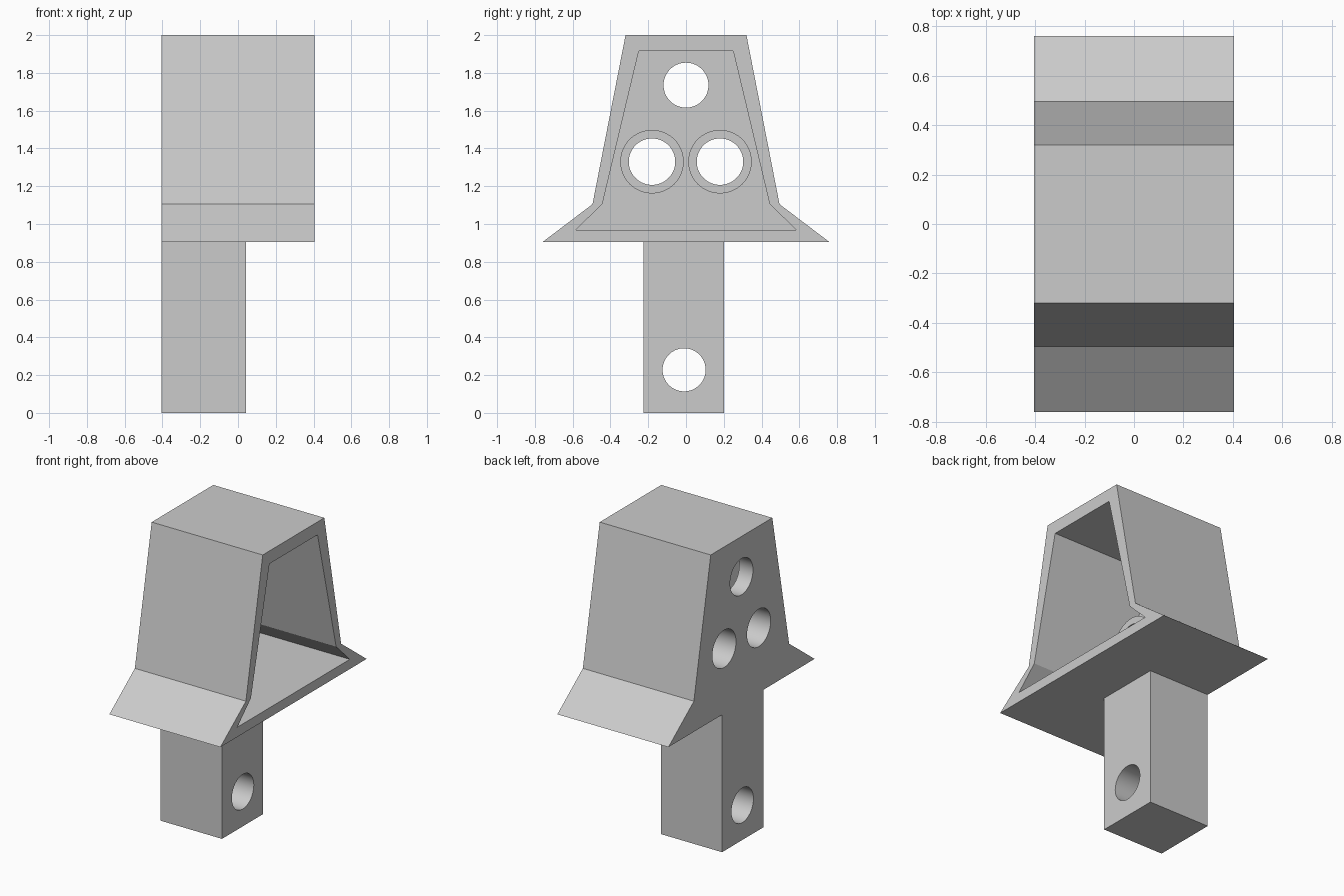
import bpy
import math

cube = bpy.data.objects.get("Cube")
if cube:
    bpy.data.objects.remove(cube, do_unlink=True)

grey = bpy.data.materials.new("plain grey")
grey.use_nodes = True
colour = (0.6, 0.6, 0.6, 1)
grey.diffuse_color = colour
grey.node_tree.nodes["Principled BSDF"].inputs["Base Color"].default_value = colour

HALF = 0.404          # half width of the housing
WALL = 0.1            # thickness of the closed side


def prism(name, outline, x0, x1):
    """Extrude a (y, z) outline, counter-clockwise seen from +x, along x."""
    n = len(outline)
    verts = [(x, y, z) for x in (x0, x1) for y, z in outline]
    faces = [tuple(reversed(range(n))), tuple(range(n, 2 * n))]
    faces += [(i, (i + 1) % n, n + (i + 1) % n, n + i) for i in range(n)]
    mesh = bpy.data.meshes.new(name)
    mesh.from_pydata(verts, [], faces)
    mesh.materials.append(grey)
    obj = bpy.data.objects.new(name, mesh)
    bpy.context.collection.objects.link(obj)
    return obj


def rod(name, y, z, radius, x0, x1):
    """Round bar along x."""
    steps = 64
    ring = [(y + radius * math.cos(math.tau * i / steps),
             z + radius * math.sin(math.tau * i / steps)) for i in range(steps)]
    return prism(name, ring, x0, x1)


def mirrored(half):
    """Complete a half outline, listed bottom to top, across y = 0."""
    return half + [(-y, z) for y, z in reversed(half)]


def combine(body, other, operation):
    mod = body.modifiers.new(other.name, "BOOLEAN")
    mod.operation = operation
    mod.solver = "EXACT"
    mod.object = other
    bpy.context.view_layer.objects.active = body
    bpy.ops.object.modifier_apply(modifier=mod.name)
    bpy.data.objects.remove(other, do_unlink=True)


# Flared housing, open on the +x side
body = prism("bracket_housing",
             mirrored([(0.76, 0.904), (0.495, 1.105), (0.32, 2.0)]), -HALF, HALF)
cavity = prism("cavity",
               mirrored([(0.585, 0.968), (0.443, 1.105), (0.25, 1.915)]),
               -HALF + WALL, HALF + 0.1)
combine(body, cavity, "DIFFERENCE")

# Mounting leg, flush with the closed side
leg = prism("leg", [(-0.226, 0), (0.202, 0), (0.202, 0.94), (-0.226, 0.94)], -HALF, 0.042)
combine(body, leg, "UNION")

# Raised collars inside the closed side
for y in (-0.18, 0.18):
    combine(body, rod("collar", y, 1.33, 0.168, -HALF + WALL / 2, -0.13), "UNION")

# Holes through the closed side and the leg
for y, z, radius in ((-0.18, 1.33, 0.123), (0.18, 1.33, 0.123),
                     (0, 1.735, 0.119), (-0.01, 0.228, 0.114)):
    combine(body, rod("hole", y, z, radius, -0.6, 0.3), "DIFFERENCE")

# Smooth round surfaces, crisp edges
bpy.ops.object.select_all(action="DESELECT")
body.select_set(True)
bpy.context.view_layer.objects.active = body
bpy.ops.object.shade_smooth_by_angle(angle=math.radians(10))
